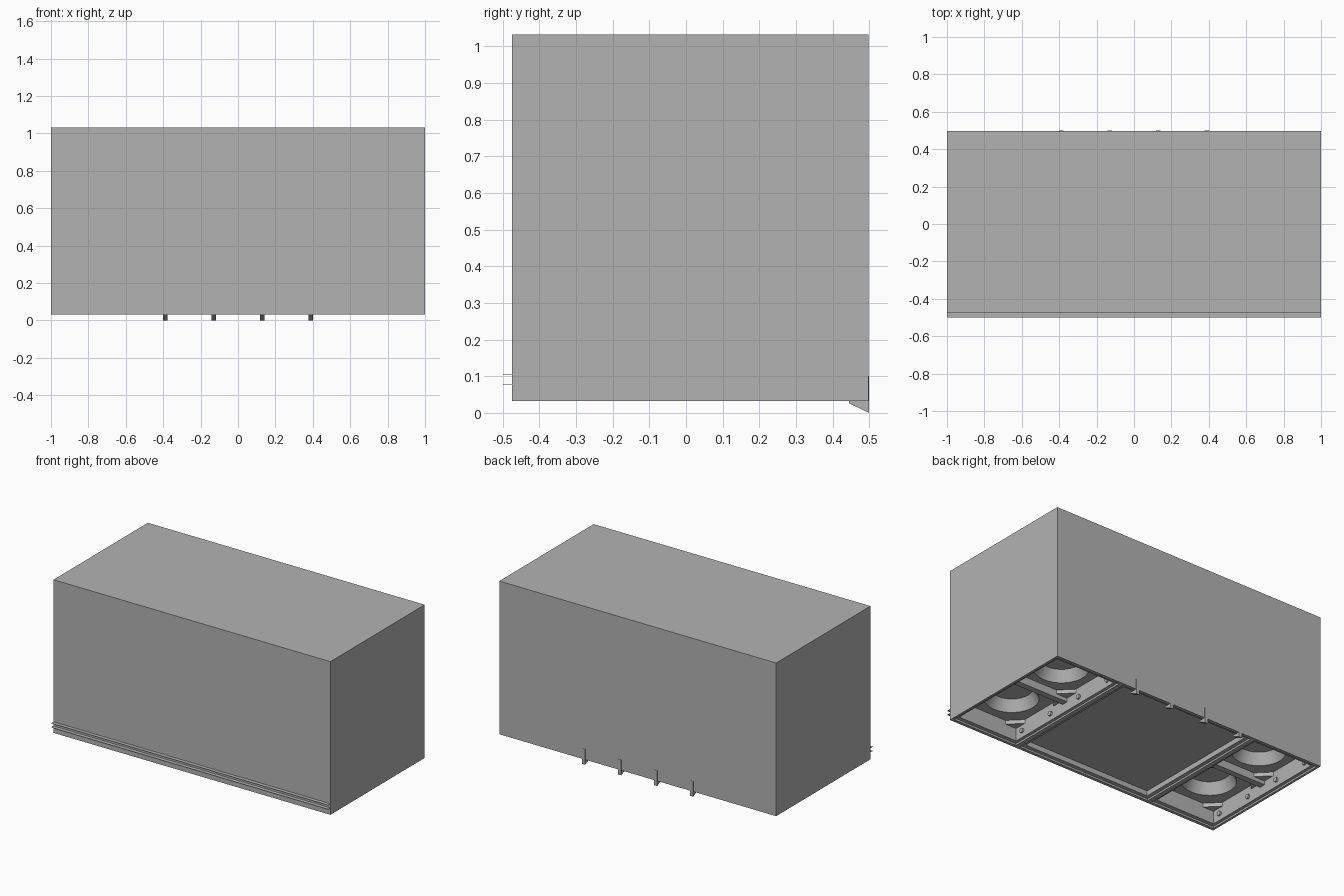
import bpy, bmesh, math
from mathutils import Matrix, Vector

if "Cube" in bpy.data.objects:
    bpy.data.objects.remove(bpy.data.objects["Cube"], do_unlink=True)

grey = bpy.data.materials.new("mid grey")
grey.use_nodes = True
grey.diffuse_color = (0.45, 0.45, 0.45, 1)
grey.node_tree.nodes["Principled BSDF"].inputs["Base Color"].default_value = grey.diffuse_color

BOTTOM, TOP, FRONT, BACK = 0.032, 1.032, -0.475, 0.498
MID = (FRONT + BACK) / 2


def finish(name, bm):
    bmesh.ops.recalc_face_normals(bm, faces=bm.faces)
    mesh = bpy.data.meshes.new(name)
    bm.to_mesh(mesh)
    bm.free()
    mesh.materials.append(grey)
    ob = bpy.data.objects.new(name, mesh)
    bpy.context.scene.collection.objects.link(ob)
    return ob


def box(name, x0, x1, y0, y1, z0, z1):
    bm = bmesh.new()
    bmesh.ops.create_cube(bm, size=1)
    bmesh.ops.scale(bm, vec=(x1 - x0, y1 - y0, z1 - z0), verts=bm.verts)
    bmesh.ops.translate(bm, vec=((x0 + x1) / 2, (y0 + y1) / 2, (z0 + z1) / 2), verts=bm.verts)
    return finish(name, bm)


def cone(name, centre, r1, r2, depth, sides, turn=None):
    bm = bmesh.new()
    bmesh.ops.create_cone(bm, cap_ends=True, segments=sides, radius1=r1, radius2=r2, depth=depth)
    if turn:
        bmesh.ops.rotate(bm, matrix=turn, verts=bm.verts)
    bmesh.ops.translate(bm, vec=centre, verts=bm.verts)
    return finish(name, bm)


def carve(body, cutter):
    mod = body.modifiers.new("carve", 'BOOLEAN')
    mod.operation, mod.solver, mod.object = 'DIFFERENCE', 'EXACT', cutter
    graph = bpy.context.evaluated_depsgraph_get()
    mesh = bpy.data.meshes.new_from_object(body.evaluated_get(graph))
    body.modifiers.clear()
    body.data = mesh
    bpy.data.objects.remove(cutter, do_unlink=True)


def recess(body, x0, x1, margin, depth):
    carve(body, box("cutter", x0, x1, FRONT + margin, BACK - margin, BOTTOM - 0.1, BOTTOM + depth))


# Main cabinet with the stepped central panel recess
cabinet = box("cabinet", -1, 1, FRONT, BACK, BOTTOM, TOP)
recess(cabinet, -0.485, 0.485, 0.02, 0.012)
recess(cabinet, -0.46, 0.46, 0.045, 0.045)

# Side bays, each with two round wells
for side in (-1, 1):
    def span(a, b):
        return sorted((side * a, side * b))
    recess(cabinet, *span(0.515, 0.985), 0.02, 0.012)
    recess(cabinet, *span(0.535, 0.965), 0.045, 0.12)
    for y in (MID - 0.225, MID + 0.225):
        floor = BOTTOM + 0.12
        carve(cabinet, cone("cutter", (side * 0.75, y, floor + 0.03), 0.165, 0.125, 0.08, 32))

    # Bar between the wells
    box("bay_crossbar", *span(0.535, 0.965), MID - 0.02, MID + 0.02, BOTTOM + 0.07, BOTTOM + 0.12)

    # Corner gussets that give each well a chamfered surround
    for ya, yb in ((FRONT + 0.045, MID - 0.02), (MID + 0.02, BACK - 0.045)):
        for x, dx in ((0.535, 1), (0.965, -1)):
            for y, dy in ((ya, 1), (yb, -1)):
                bm = bmesh.new()
                pts = [(x, y), (x + dx * 0.08, y), (x, y + dy * 0.08)]
                face = bm.faces.new([bm.verts.new((side * px, py, BOTTOM + 0.095)) for px, py in pts])
                ext = bmesh.ops.extrude_face_region(bm, geom=[face])["geom"]
                bmesh.ops.translate(bm, vec=(0, 0, 0.025),
                                    verts=[v for v in ext if isinstance(v, bmesh.types.BMVert)])
                finish("well_gusset", bm)

    # Bolt heads along the inner and outer bay walls
    for y in (-0.385, -0.128, 0.128, 0.385):
        for x in (0.54, 0.96):
            cone("bolt_head", (side * x, MID + y, BOTTOM + 0.055), 0.015, 0.015, 0.012, 12,
                 Matrix.Rotation(math.pi / 2, 3, 'Y'))

# Thin horizontal fins along the front
for z in (0.077, 0.104):
    box("front_fin", -1, 1, -0.5, FRONT, z - 0.0005, z + 0.0005)

# Rear clips: upright strip with a wedge foot
for x in (-0.39, -0.13, 0.13, 0.39):
    box("clip_strip", x - 0.012, x + 0.012, BACK, 0.5, 0.02, 0.1)
    bm = bmesh.new()
    profile = [(0.445, BOTTOM), (0.5, BOTTOM), (0.5, 0), (0.445, 0.026)]
    face = bm.faces.new([bm.verts.new((x - 0.012, y, z)) for y, z in profile])
    ext = bmesh.ops.extrude_face_region(bm, geom=[face])["geom"]
    bmesh.ops.translate(bm, vec=(0.024, 0, 0),
                        verts=[v for v in ext if isinstance(v, bmesh.types.BMVert)])
    finish("clip_foot", bm)

# Smooth the round wells while keeping edges crisp
bpy.ops.object.select_all(action='DESELECT')
cabinet.select_set(True)
bpy.context.view_layer.objects.active = cabinet
bpy.ops.object.shade_smooth_by_angle(angle=math.radians(30))
